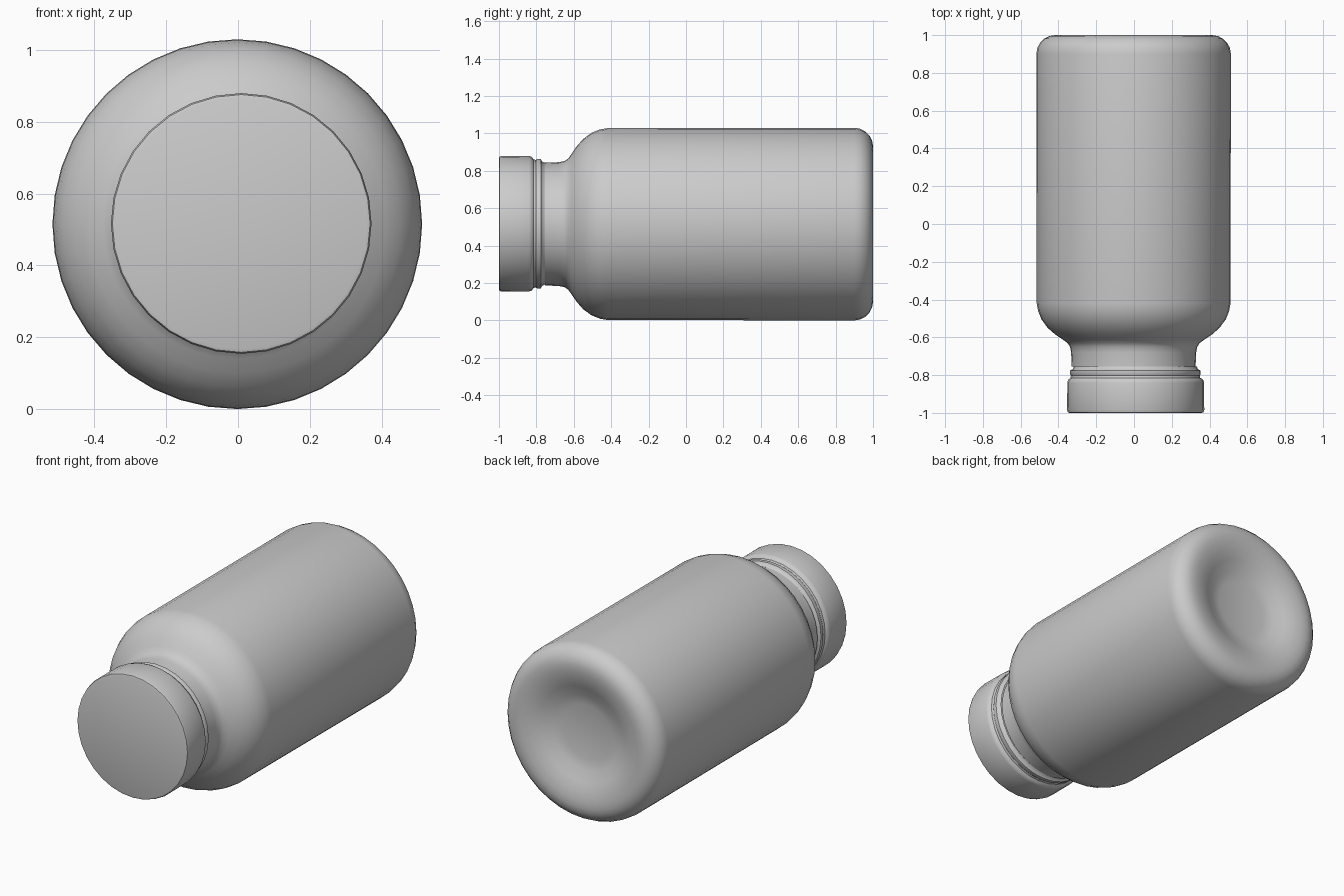
import bpy, bmesh, math

if "Cube" in bpy.data.objects:
    bpy.data.objects.remove(bpy.data.objects["Cube"])


def lathe(name, profile, segments, cx, cz, angle=40):
    """Revolve (radius, y) points about a line parallel to the y axis."""
    bm = bmesh.new()
    rings = []
    for r, y in profile:
        if r == 0:
            rings.append([bm.verts.new((cx, y, cz))])
            continue
        ring = []
        for i in range(segments):
            a = 2 * math.pi * i / segments
            ring.append(bm.verts.new((cx + r * math.sin(a), y, cz + r * math.cos(a))))
        rings.append(ring)
    for a, b in zip(rings, rings[1:]):
        for i in range(segments):
            j = (i + 1) % segments
            quad = [a[i % len(a)], a[j % len(a)], b[j % len(b)], b[i % len(b)]]
            bm.faces.new(list(dict.fromkeys(quad)))
    bmesh.ops.recalc_face_normals(bm, faces=bm.faces)
    mesh = bpy.data.meshes.new(name)
    bm.to_mesh(mesh)
    bm.free()
    # open shells: make sure the normals face away from the axis
    obj = bpy.data.objects.new(name, mesh)
    bpy.context.collection.objects.link(obj)
    side = max(mesh.polygons, key=lambda p: p.area * math.hypot(p.normal.x, p.normal.z))
    c = side.center
    if (c.x - cx) * side.normal.x + (c.z - cz) * side.normal.z < 0:
        mesh.flip_normals()
    bpy.ops.object.select_all(action='DESELECT')
    obj.select_set(True)
    bpy.context.view_layer.objects.active = obj
    bpy.ops.object.shade_smooth_by_angle(angle=math.radians(angle))
    return obj


# Base with dished recess and rounded rim, straight wall, shoulder, neck
base = [(0, 0.925), (0.16, 0.925), (0.22, 0.94), (0.28, 0.968), (0.33, 0.988), (0.38, 0.998)]
rim = [(0.415 + 0.1 * math.sin(t), 0.9 + 0.1 * math.cos(t))
       for t in (math.radians(d) for d in range(0, 91, 18))]
shoulder = [(0.513, -0.42), (0.506, -0.46), (0.488, -0.505), (0.455, -0.55),
            (0.415, -0.585), (0.375, -0.612), (0.35, -0.63), (0.337, -0.65)]
neck = [(0.331, -0.68), (0.328, -0.755)]
lathe("bottle", base + rim + shoulder + neck, 40, -0.002, 0.515)

# Tamper ring under the cap
lathe("neck_ring", [(0.326, -0.755), (0.331, -0.768), (0.345, -0.776), (0.346, -0.795),
                    (0.341, -0.803), (0.345, -0.82)], 32, 0.007, 0.517)

# Cap
lathe("cap", [(0.344, -0.815), (0.358, -0.825), (0.362, -0.84), (0.363, -0.985),
              (0.359, -0.997), (0.35, -1.0), (0, -1.0)], 32, 0.009, 0.517, 50)
